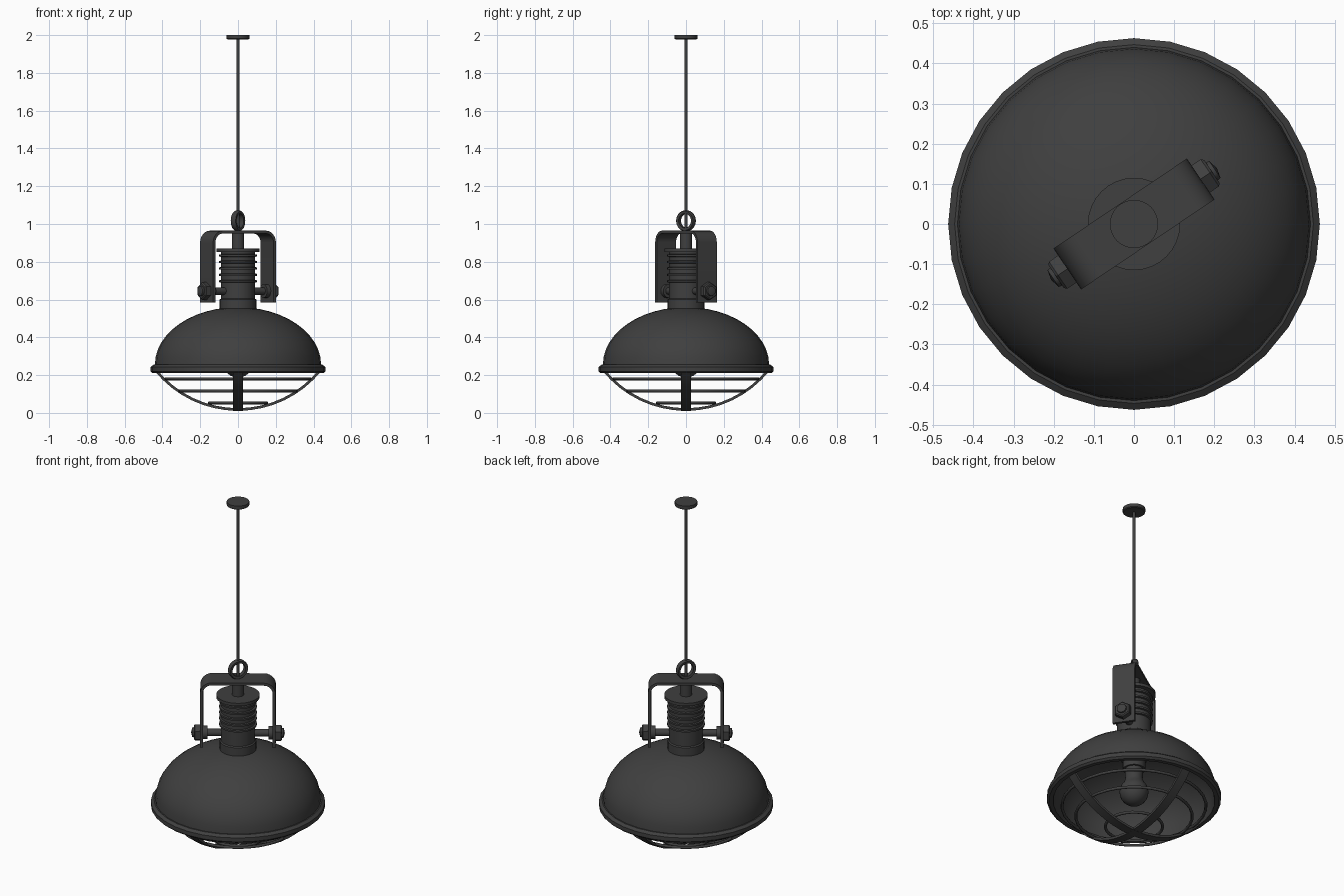
import bpy, bmesh
from math import sin, cos, pi, radians, asin
from mathutils import Matrix, Vector

cube = bpy.data.objects.get("Cube")
if cube:
    bpy.data.objects.remove(cube, do_unlink=True)

SEG = 32
BRACKET_ANGLE = radians(34)
RING_ANGLE = radians(60)
BOLT_Z = 0.645

# One dark metal finish for everything
metal = bpy.data.materials.new("dark_grey_metal")
metal.use_nodes = True
colour = (0.05, 0.05, 0.05, 1)
metal.diffuse_color = colour
metal.node_tree.nodes["Principled BSDF"].inputs["Base Color"].default_value = colour


def finish(name, bm, matrix=None, angle=35):
    bmesh.ops.remove_doubles(bm, verts=bm.verts, dist=1e-5)
    bmesh.ops.recalc_face_normals(bm, faces=bm.faces)
    if matrix:
        bm.transform(matrix)
    mesh = bpy.data.meshes.new(name)
    bm.to_mesh(mesh)
    bm.free()
    mesh.materials.append(metal)
    obj = bpy.data.objects.new(name, mesh)
    bpy.context.collection.objects.link(obj)
    bpy.ops.object.select_all(action='DESELECT')
    obj.select_set(True)
    bpy.context.view_layer.objects.active = obj
    bpy.ops.object.shade_smooth_by_angle(angle=radians(angle))
    return obj


def lathe(name, profile, seg=SEG, closed=False, matrix=None, angle=35):
    """Spin (radius, height) points about z."""
    bm = bmesh.new()
    verts = [bm.verts.new((r, 0, z)) for r, z in profile]
    pairs = list(zip(verts, verts[1:]))
    if closed:
        pairs.append((verts[-1], verts[0]))
    edges = [bm.edges.new(p) for p in pairs]
    bmesh.ops.spin(bm, geom=verts + edges, cent=(0, 0, 0), axis=(0, 0, 1),
                   angle=2 * pi, steps=seg, use_merge=True)
    return finish(name, bm, matrix, angle)


def rod(name, radius, low, high, seg=16, matrix=None):
    return lathe(name, [(0, low), (radius, low), (radius, high), (0, high)], seg, False, matrix)


def strap(name, path, width, thick, turn):
    """Flat bar following an (x, z) path, turned about z."""
    bm = bmesh.new()
    pts = [Vector(p) for p in path]
    loops = []
    for i, p in enumerate(pts):
        d = (pts[min(i + 1, len(pts) - 1)] - pts[max(i - 1, 0)]).normalized()
        n = Vector((-d.y, d.x)) * thick / 2
        loops.append([bm.verts.new((p.x + s * n.x, y * width / 2, p.y + s * n.y))
                      for s, y in ((1, 1), (1, -1), (-1, -1), (-1, 1))])
    for a, b in zip(loops, loops[1:]):
        for k in range(4):
            m = (k + 1) % 4
            bm.faces.new((a[k], a[m], b[m], b[k]))
    bm.faces.new(loops[0])
    bm.faces.new(loops[-1])
    return finish(name, bm, Matrix.Rotation(turn, 4, 'Z'))


# Hollow dome shade with a rolled rim
def dome(radius, height, base):
    return [(radius * cos(i * pi / 24), base + height * sin(i * pi / 24)) for i in range(13)]


rim = [(0.447, 0.255), (0.463, 0.243), (0.463, 0.22), (0.452, 0.21), (0.43, 0.21)]
lathe("shade", dome(0.44, 0.305, 0.255)[::-1] + rim + dome(0.425, 0.30, 0.245))

# Ribbed neck and its cap
neck = [(0, 0.54), (0.097, 0.54), (0.097, 0.60), (0.09, 0.605), (0.09, 0.68)]
for i in range(5):
    z = 0.69 + i * 0.034
    neck += [(0.09, z), (0.1, z + 0.002), (0.1, z + 0.012), (0.09, z + 0.014)]
neck += [(0.09, 0.856), (0, 0.856)]
lathe("neck", neck)
rod("neck_cap", 0.115, 0.853, 0.87, SEG)
rod("neck_stem", 0.033, 0.865, 0.955, 24)

# Bent hanging bracket
half, top, bend = 0.193, 0.957, 0.055
side = [(half, 0.585)] + [(half - bend + bend * cos(i * pi / 12), top - bend + bend * sin(i * pi / 12))
                          for i in range(7)]
strap("bracket", side + [(-x, z) for x, z in reversed(side)], 0.123, 0.015, BRACKET_ANGLE)

# Cross rod, nuts and collars
across = (Matrix.Translation((0, 0, BOLT_Z)) @ Matrix.Rotation(BRACKET_ANGLE, 4, 'Z')
          @ Matrix.Rotation(pi / 2, 4, 'Y'))
rod("cross_rod", 0.02, -0.2, 0.2, 16, across)
for label, turn in (("left", 0), ("right", pi)):
    m = across @ Matrix.Rotation(turn, 4, 'X')
    lathe(label + "_nut", [(0, 0.2), (0.047, 0.2), (0.047, 0.228), (0.04, 0.234), (0, 0.234)],
          6, False, m, 20)
    lathe(label + "_bolt_tip", [(0, 0.23), (0.028, 0.23), (0.025, 0.243), (0, 0.249)], 16, False, m)
    rod(label + "_collar", 0.036, 0.162, 0.188, 16, m)

# Hanging ring, cord and ceiling plate
ring_matrix = (Matrix.Translation((0, 0, 1.017)) @ Matrix.Rotation(RING_ANGLE, 4, 'Z')
               @ Matrix.Rotation(pi / 2, 4, 'X'))
lathe("hanging_ring", [(0.038, -0.013), (0.051, -0.015), (0.055, -0.009), (0.055, 0.009),
                       (0.051, 0.015), (0.038, 0.013)], SEG, True, ring_matrix)
rod("cord", 0.008, 0.965, 1.985, 12)
lathe("ceiling_plate", [(0, 1.977), (0.055, 1.977), (0.06, 1.981), (0.06, 2.0), (0, 2.0)])

# Wire guard: two crossed straps on a shallow arc, and three hoops
arc_r, low = 0.56, 0.018
span = asin(0.435 / arc_r)
arc = [(arc_r * sin(span * t / 8), low + arc_r * (1 - cos(span * t / 8))) for t in range(-8, 9)]
strap("guard_strap_side", arc, 0.052, 0.014, 0)
strap("guard_strap_front", arc, 0.052, 0.014, pi / 2)
for i, (radius, z) in enumerate(((0.383, 0.18), (0.31, 0.116), (0.152, 0.053))):
    hoop = [(radius + 0.008 * cos(a * pi / 4), z + 0.008 * sin(a * pi / 4)) for a in range(8)]
    lathe("guard_hoop_%d" % (i + 1), hoop, SEG, True, None, 60)

# Lamp holder and bulb
lathe("lamp_holder", [(0, 0.55), (0.07, 0.55), (0.07, 0.46), (0.06, 0.45), (0.06, 0.40), (0, 0.40)])
globe = [(0.077 * sin(a * pi / 12), 0.263 - 0.077 * cos(a * pi / 12)) for a in range(10)]
lathe("bulb", globe + [(0.046, 0.34), (0.05, 0.41), (0, 0.41)])
